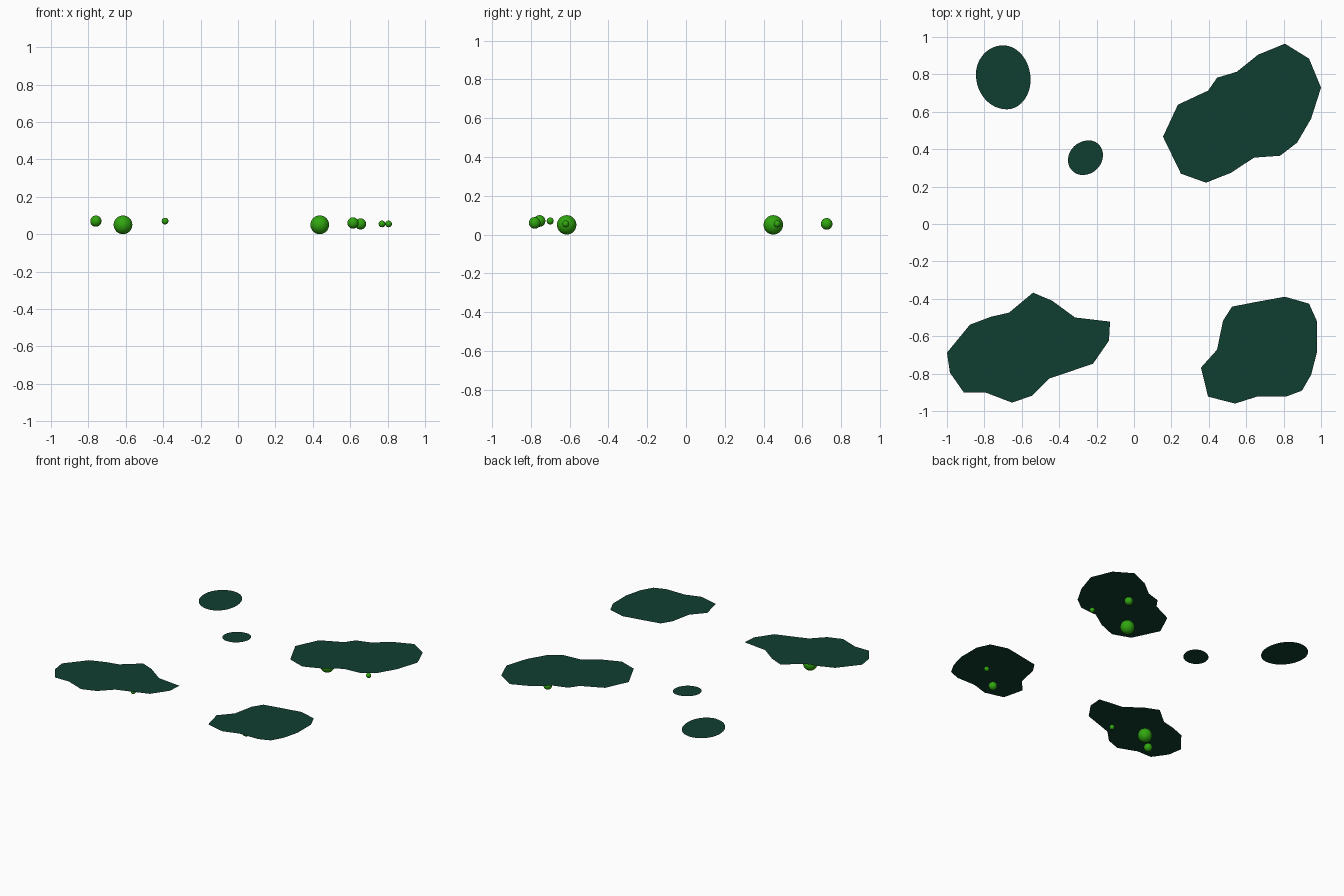
import bpy
import bmesh
from mathutils import Vector
from mathutils.geometry import interpolate_bezier

if "Cube" in bpy.data.objects:
    bpy.data.objects.remove(bpy.data.objects["Cube"])

TOP = 0.115  # height of the flat pads


def material(name, rgb):
    m = bpy.data.materials.new(name)
    m.diffuse_color = (*rgb, 1)
    m.use_nodes = True
    m.node_tree.nodes["Principled BSDF"].inputs["Base Color"].default_value = m.diffuse_color
    return m


dark_green = material("dark_green", (0.005, 0.048, 0.031))
bright_green = material("bright_green", (0.03, 0.38, 0.005))


def add_object(name, bm, mat):
    mesh = bpy.data.meshes.new(name)
    bm.to_mesh(mesh)
    bm.free()
    mesh.materials.append(mat)
    ob = bpy.data.objects.new(name, mesh)
    bpy.context.collection.objects.link(ob)
    return ob


def pad(name, outline):
    """Flat sheet from a clockwise outline, facing up."""
    bm = bmesh.new()
    face = bm.faces.new([bm.verts.new((x, y, TOP)) for x, y in outline])
    face.normal_update()
    if face.normal.z < 0:
        face.normal_flip()
    bmesh.ops.triangulate(bm, faces=[face])
    add_object(name, bm, dark_green)


def oval(left, top, right, bottom):
    """Smooth egg outline through its four extreme points."""
    pts = [Vector(p) for p in (left, top, right, bottom)]
    out = []
    for i in range(4):
        a, b = pts[i], pts[(i + 1) % 4]
        corner = Vector((a.x, b.y)) if i % 2 == 0 else Vector((b.x, a.y))
        out += interpolate_bezier(a, a.lerp(corner, 0.55), b.lerp(corner, 0.55), b, 13)[:-1]
    return [(p.x, p.y) for p in out]


def droplet(name, x, y, z, r):
    bm = bmesh.new()
    bmesh.ops.create_uvsphere(bm, u_segments=32, v_segments=16, radius=r)
    bmesh.ops.translate(bm, verts=bm.verts, vec=(x, y, z))
    for f in bm.faces:
        f.smooth = True
    add_object(name, bm, bright_green)


# Three large angular pads
pad("back_right_pad", [
    (.155, .467), (.235, .638), (.396, .713), (.444, .782), (.55, .814), (.663, .905),
    (.807, .964), (.936, .884), (1.0, .729), (.947, .563), (.872, .435), (.781, .365),
    (.642, .355), (.519, .274), (.385, .221), (.251, .269)])
pad("front_left_pad", [
    (-1, -.688), (-.877, -.538), (-.765, -.496), (-.668, -.474), (-.54, -.367), (-.438, -.41),
    (-.315, -.5), (-.128, -.522), (-.134, -.624), (-.219, -.747), (-.455, -.827), (-.545, -.918),
    (-.652, -.955), (-.791, -.902), (-.909, -.902), (-.984, -.795)])
pad("front_right_pad", [
    (.358, -.768), (.444, -.672), (.476, -.517), (.524, -.442), (.631, -.421), (.807, -.389),
    (.936, -.426), (.979, -.522), (.979, -.683), (.947, -.806), (.898, -.891), (.813, -.923),
    (.658, -.923), (.54, -.96), (.396, -.923)])

# Two smooth oval pads
pad("large_oval_pad", oval((-.845, .80), (-.70, .955), (-.553, .77), (-.68, .613)))
pad("small_oval_pad", oval((-.353, .34), (-.24, .447), (-.166, .37), (-.275, .262)))

# Round droplets hanging below the pads
for i, d in enumerate([
        (-.615, -.615, .05, .05), (-.76, -.755, .07, .03), (-.39, -.70, .07, .018),
        (.437, .45, .05, .05), (.655, .725, .055, .03), (.77, .47, .055, .018),
        (.615, -.78, .06, .03), (.805, -.62, .055, .018)]):
    droplet(f"droplet_{i + 1}", *d)
